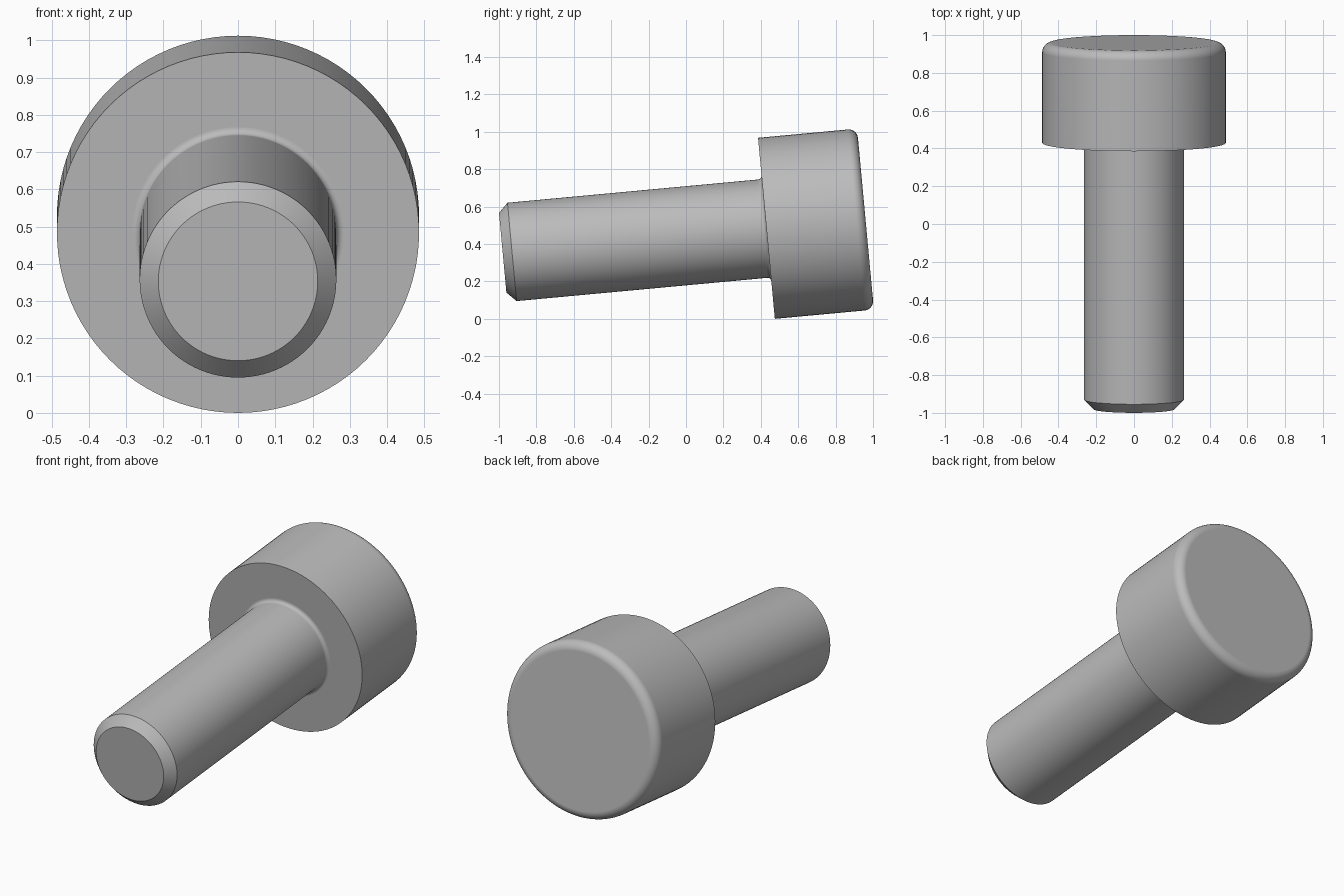
import bpy, bmesh
from math import radians, sin, cos, pi
from mathutils import Matrix

cube = bpy.data.objects.get("Cube")
if cube:
    bpy.data.objects.remove(cube, do_unlink=True)

TILT = radians(5.3)
HEAD_R, HEAD_LEN, ROUND = 0.486, 0.532, 0.05
SHANK_R, SHANK_LEN, CHAMFER, FILLET = 0.264, 1.416, 0.05, 0.02
SEGMENTS = 96

steel = bpy.data.materials.new("grey steel")
steel.use_nodes = True
grey = (0.5, 0.5, 0.5, 1)
steel.diffuse_color = grey
steel.node_tree.nodes["Principled BSDF"].inputs["Base Color"].default_value = grey


def arc(r, z, radius, start, end, steps=8):
    """Points of a circular arc in the (radius, height) plane."""
    angles = [start + (end - start) * i / steps for i in range(steps + 1)]
    return [(r + radius * cos(a), z + radius * sin(a)) for a in angles]


def lathe(name, profile):
    """Turn a (radius, height) profile about the tilted bolt axis."""
    bm = bmesh.new()
    verts = [bm.verts.new((r, 0, z)) for r, z in profile]
    edges = [bm.edges.new(pair) for pair in zip(verts, verts[1:])]
    bmesh.ops.spin(bm, geom=verts + edges, cent=(0, 0, 0), axis=(0, 0, 1),
                   angle=2 * pi, steps=SEGMENTS, use_merge=True)
    bmesh.ops.remove_doubles(bm, verts=bm.verts, dist=0.0001)
    # Close the flat ends
    bmesh.ops.holes_fill(bm, edges=[e for e in bm.edges if e.is_boundary], sides=0)
    bmesh.ops.recalc_face_normals(bm, faces=bm.faces)
    mesh = bpy.data.meshes.new(name)
    bm.to_mesh(mesh)
    bm.free()
    mesh.materials.append(steel)
    obj = bpy.data.objects.new(name, mesh)
    bpy.context.collection.objects.link(obj)
    obj.matrix_world = (Matrix.Translation((0, 0.43, HEAD_R * cos(TILT)))
                        @ Matrix.Rotation(TILT - pi / 2, 4, "X"))
    bpy.ops.object.select_all(action="DESELECT")
    obj.select_set(True)
    bpy.context.view_layer.objects.active = obj
    bpy.ops.object.shade_smooth_by_angle(angle=radians(30))
    weighted = obj.modifiers.new("flat ends", "WEIGHTED_NORMAL")
    weighted.keep_sharp = True
    return obj


# Head: sharp underside rim, rounded outer rim
lathe("bolt_head", [(HEAD_R, 0)]
      + arc(HEAD_R - ROUND, HEAD_LEN - ROUND, ROUND, 0, pi / 2))

# Shank: chamfered tip, small fillet where it meets the head
lathe("bolt_shank", [(SHANK_R - CHAMFER, -SHANK_LEN),
                     (SHANK_R, CHAMFER - SHANK_LEN)]
      + arc(SHANK_R + FILLET, -FILLET, FILLET, pi, pi / 2))
